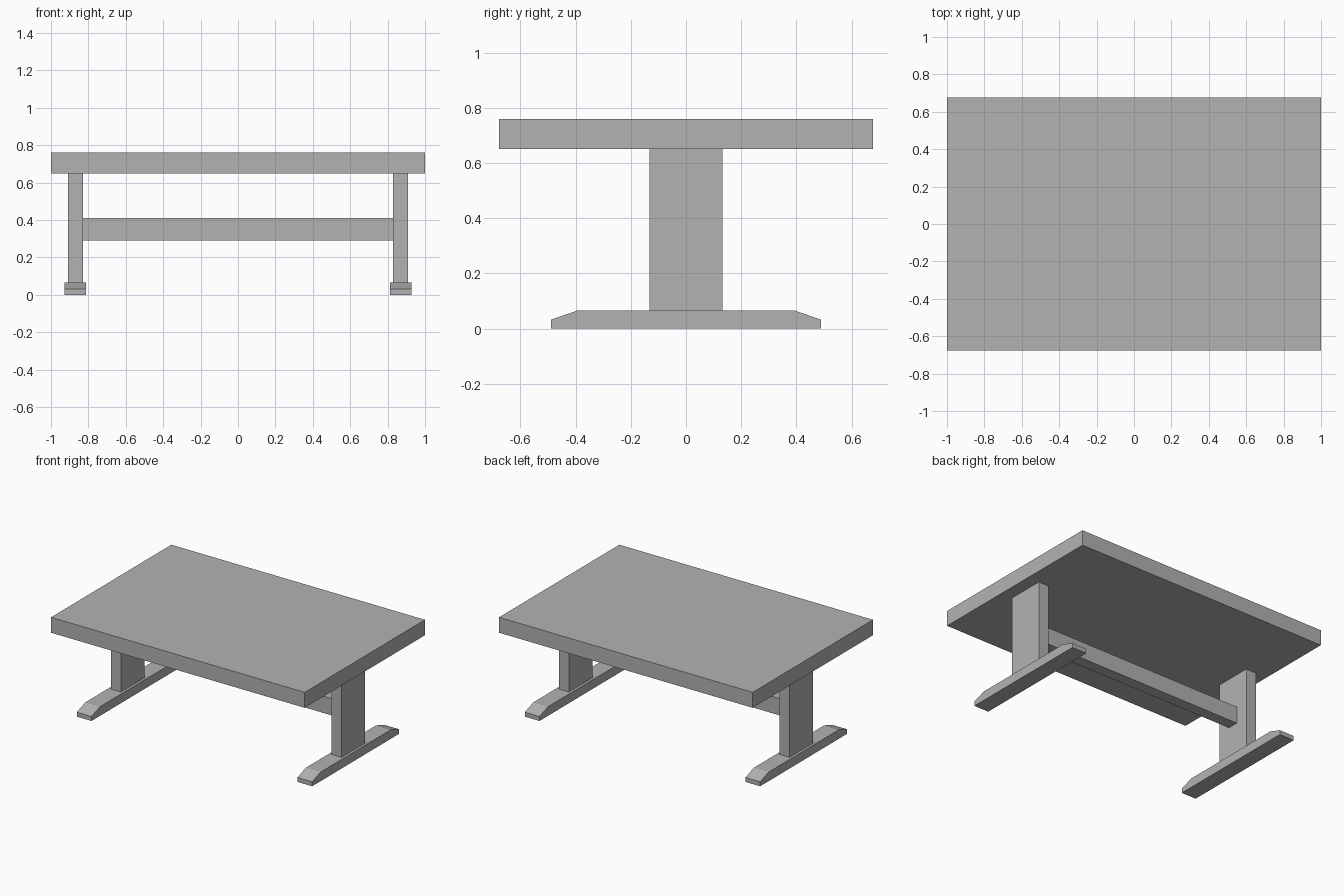
import bpy

# Remove the default cube
cube = bpy.data.objects.get("Cube")
if cube:
    bpy.data.objects.remove(cube, do_unlink=True)

# Single flat colour
grey = bpy.data.materials.new("plain grey")
grey.use_nodes = True
colour = (0.448, 0.448, 0.448, 1)
grey.diffuse_color = colour
grey.node_tree.nodes["Principled BSDF"].inputs["Base Color"].default_value = colour


def prism(name, profile, x0, x1):
    """Extrude a (y, z) profile along x."""
    n = len(profile)
    verts = [(x, y, z) for x in (x0, x1) for y, z in profile]
    faces = [tuple(reversed(range(n))), tuple(range(n, 2 * n))]
    faces += [(i, (i + 1) % n, (i + 1) % n + n, i + n) for i in range(n)]
    mesh = bpy.data.meshes.new(name)
    mesh.from_pydata(verts, [], faces)
    mesh.materials.append(grey)
    obj = bpy.data.objects.new(name, mesh)
    bpy.context.collection.objects.link(obj)
    return obj


def box(name, x0, x1, depth, z0, z1):
    """Box centred on y = 0."""
    h = depth / 2
    return prism(name, [(-h, z0), (h, z0), (h, z1), (-h, z1)], x0, x1)


# Tabletop and the stretcher between the legs
box("tabletop", -1, 1, 1.354, 0.65, 0.76)
box("stretcher", -0.833, 0.833, 0.08, 0.29, 0.41)

# Leg posts on feet with sloping ends
foot_profile = [(-0.49, 0), (0.49, 0), (0.49, 0.032), (0.395, 0.065),
                (-0.395, 0.065), (-0.49, 0.032)]
for side, s in (("left", 1), ("right", -1)):
    x = 0.87 * s
    box(side + "_leg", x - 0.04, x + 0.04, 0.266, 0.065, 0.65)
    prism(side + "_foot", foot_profile, x - 0.058, x + 0.058)
